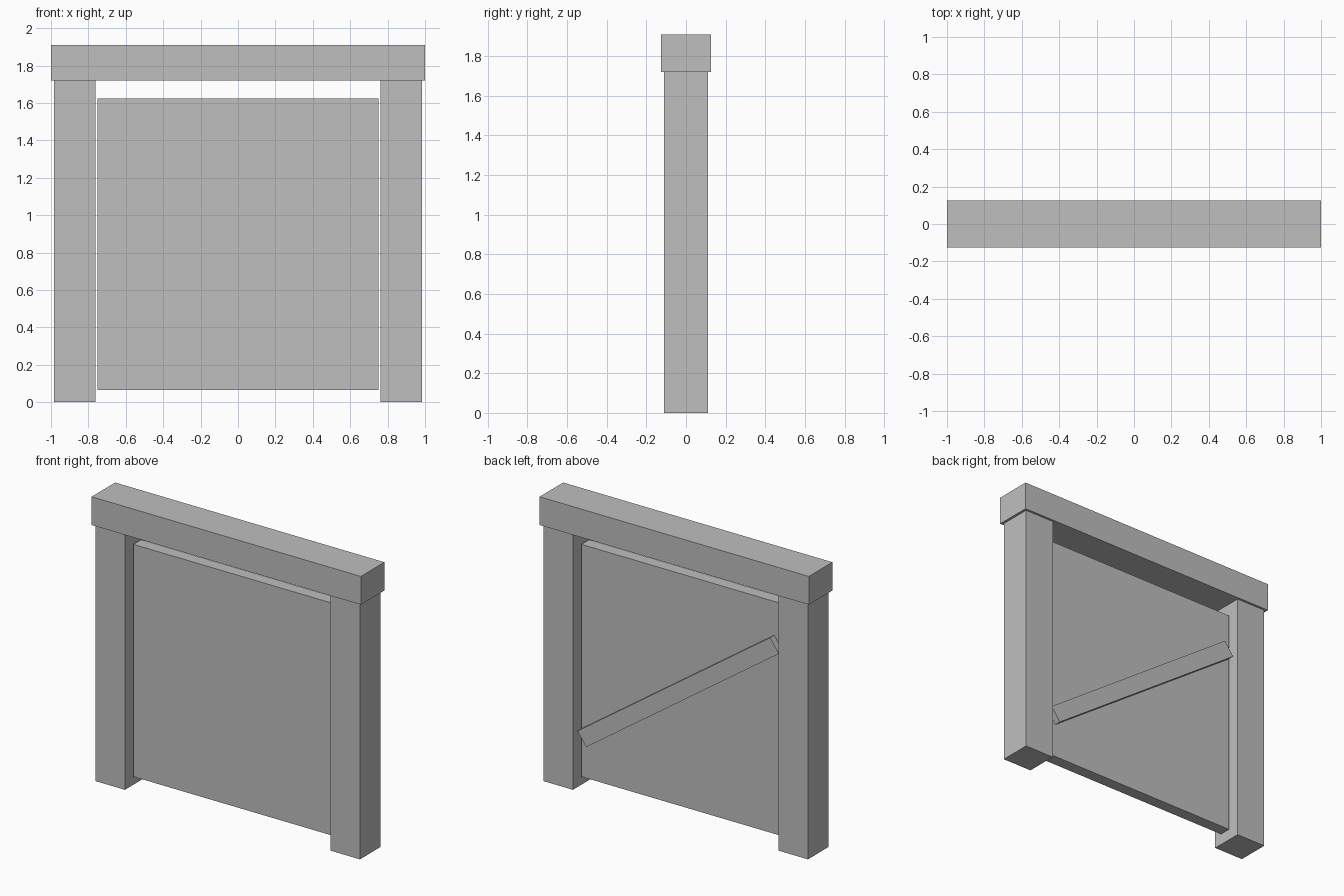
import bpy
import math

if "Cube" in bpy.data.objects:
    bpy.data.objects.remove(bpy.data.objects["Cube"])

grey = bpy.data.materials.new("plain grey")
grey.diffuse_color = (0.52, 0.52, 0.52, 1.0)
grey.use_nodes = True
grey.node_tree.nodes["Principled BSDF"].inputs["Base Color"].default_value = grey.diffuse_color


def box(name, size, centre, tilt=0.0):
    """Add a box of the given size, tilted about the y axis."""
    bpy.ops.mesh.primitive_cube_add(size=1, location=centre, rotation=(0, tilt, 0))
    ob = bpy.context.object
    ob.name = name
    ob.scale = size
    bpy.ops.object.transform_apply(location=False, rotation=False, scale=True)
    ob.data.materials.append(grey)
    return ob


# Two upright posts
for side, label in ((-1, "left"), (1, "right")):
    box(label + "_post", (0.22, 0.22, 1.72), (side * 0.873, 0, 0.86))

# Lintel beam across the posts
box("top_beam", (2.0, 0.25, 0.19), (0, 0, 1.815))

# Door panel hanging between the posts
box("door_panel", (1.5, 0.08, 1.56), (0, 0, 0.845))

# Diagonal brace on the back of the panel, rising towards -x
box("diagonal_brace", (1.75, 0.045, 0.112), (0, 0.0605, 0.848), math.radians(35.2))
